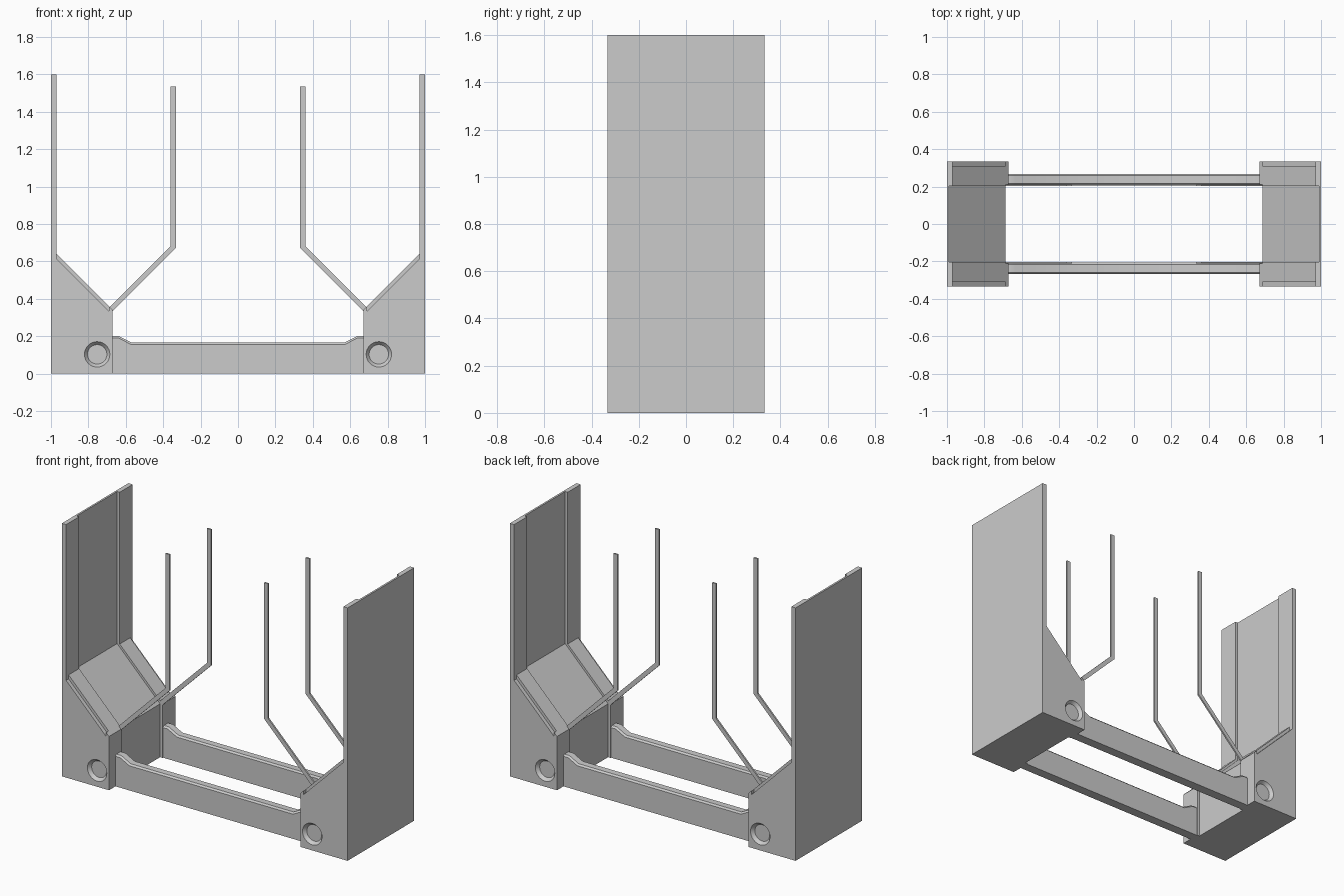
import bpy, bmesh
from math import pi
from mathutils import Matrix

if "Cube" in bpy.data.objects:
    bpy.data.objects.remove(bpy.data.objects["Cube"])


def make_object(name, bm):
    bmesh.ops.recalc_face_normals(bm, faces=bm.faces)
    me = bpy.data.meshes.new(name)
    bm.to_mesh(me)
    bm.free()
    ob = bpy.data.objects.new(name, me)
    bpy.context.collection.objects.link(ob)
    return ob


def prism_bm(profile, y0, y1):
    """Extrude an (x, z) outline along y."""
    bm = bmesh.new()
    face = bm.faces.new([bm.verts.new((x, y0, z)) for x, z in profile])
    ext = bmesh.ops.extrude_face_region(bm, geom=[face])["geom"]
    verts = [v for v in ext if isinstance(v, bmesh.types.BMVert)]
    bmesh.ops.translate(bm, verts=verts, vec=(0, y1 - y0, 0))
    return bm


def mirror(ob, x, y):
    m = ob.modifiers.new("mirror", "MIRROR")
    m.use_axis = (x, y, False)
    m.use_mirror_merge = False


def cut(ob, cutter):
    m = ob.modifiers.new("cut", "BOOLEAN")
    m.operation = "DIFFERENCE"
    m.solver = "EXACT"
    m.object = cutter
    bpy.context.view_layer.objects.active = ob
    bpy.ops.object.modifier_apply(modifier=m.name)
    bpy.data.objects.remove(cutter)


# End block with tall side panel
end = make_object("end_support", prism_bm(
    [(-1, 0), (-.67, 0), (-.67, .34), (-.97, .64), (-.97, 1.6), (-1, 1.6)], -.333, .333))

# Recessed middle of the panel, slope and inner face
cut(end, make_object("recess_cutter", prism_bm(
    [(-.988, 1.7), (-.988, .638), (-.687, .337), (-.687, -.1), (-.5, -.1), (-.5, 1.7)], -.203, .203)))

for s in (-1, 1):
    # Narrow step along the slope at each outer face
    cut(end, make_object("step_cutter", prism_bm(
        [(-.97, .615), (-.69, .335), (-.69, .5), (-.97, .78)], s * .308, s * .36)))
    # Tapered round recess
    bm = bmesh.new()
    bmesh.ops.create_cone(
        bm, cap_ends=True, segments=32, radius1=.076, radius2=.052, depth=.03,
        matrix=Matrix.Translation((-.753, s * .328, .103)) @ Matrix.Rotation(s * pi / 2, 4, "X"))
    cut(end, make_object("socket_cutter", bm))
mirror(end, True, False)

# Lower rails with raised ends and chamfered top edges
bm = prism_bm([(-.67, 0), (.67, 0), (.67, .2), (.635, .2), (.57, .166),
               (-.57, .166), (-.635, .2), (-.67, .2)], -.268, -.207)
top = [e for e in bm.edges
       if abs(e.verts[0].co.y - e.verts[1].co.y) < 1e-5
       and min(v.co.z for v in e.verts) > .1]
bmesh.ops.bevel(bm, geom=top, offset=.01, segments=1, affect="EDGES")
mirror(make_object("lower_rail", bm), False, True)

# Thin bent guide strips
mirror(make_object("guide_strip", prism_bm(
    [(-.67, .335), (-.332, .673), (-.332, 1.535), (-.36, 1.535), (-.36, .683), (-.69, .353)],
    -.212, -.202)), True, True)

for ob in bpy.context.collection.objects:
    bpy.ops.object.select_all(action="DESELECT")
    ob.select_set(True)
    bpy.context.view_layer.objects.active = ob
    bpy.ops.object.shade_smooth_by_angle(angle=.5)
